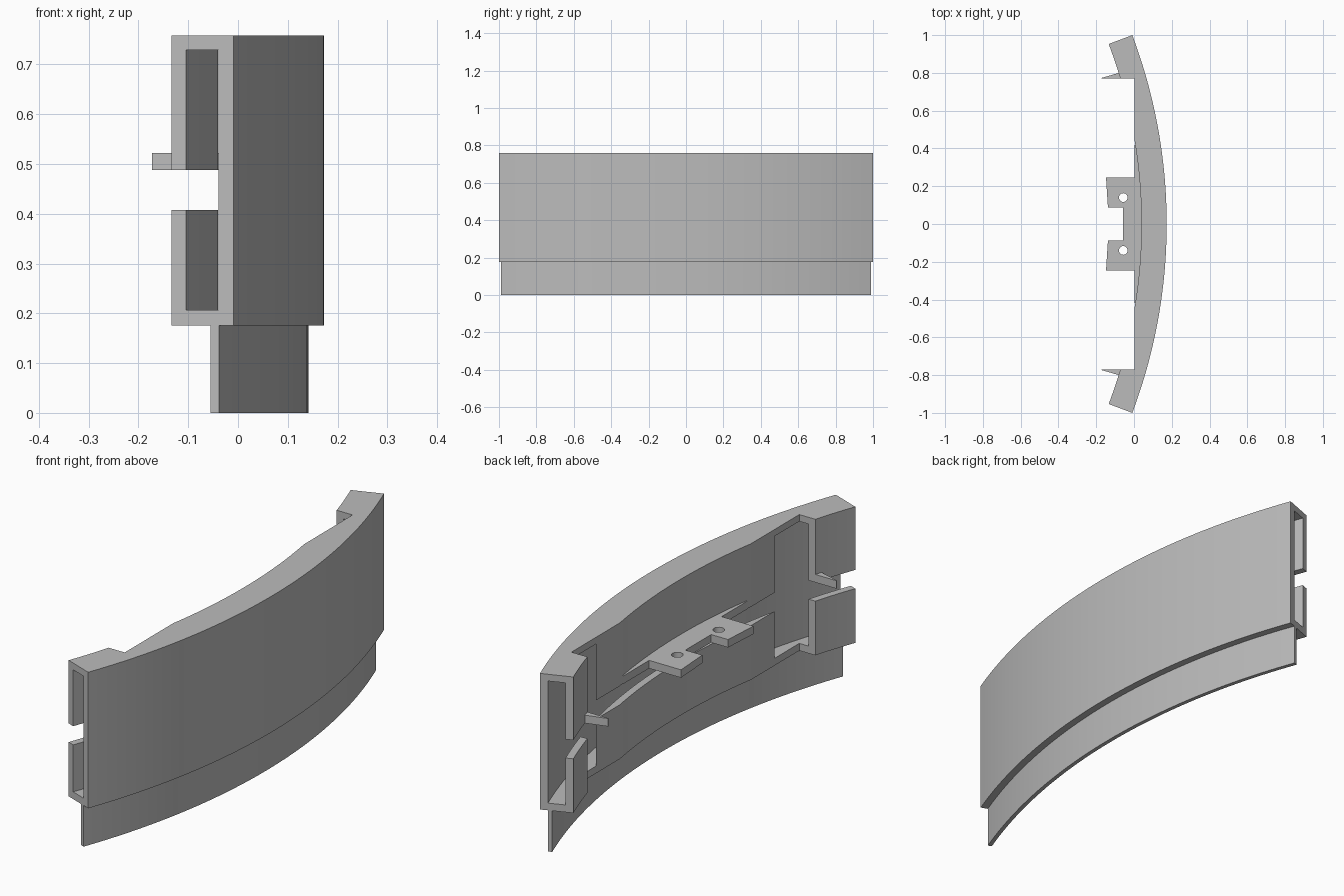
import bpy, bmesh, math

old = bpy.data.objects.get("Cube")
if old:
    bpy.data.objects.remove(old, do_unlink=True)

# Main dimensions
R = 2.838              # outer radius of the curved cover
FRONT = 0.173          # outermost x of the curve
CX = FRONT - R         # centre of curvature
HALF = math.asin(1 / R)
STEPS = 48
FLAT = 0.003           # flat inner face between the end blocks
BLOCK_Y = 0.77         # start of the end blocks
TOP, BASE = 0.758, 0.176
SHELF_Z = (0.488, 0.522)

grey = bpy.data.materials.new("plain grey")
grey.use_nodes = True
colour = (0.5, 0.5, 0.5, 1)
grey.diffuse_color = colour
grey.node_tree.nodes["Principled BSDF"].inputs["Base Color"].default_value = colour


def finish(bm, name):
    bmesh.ops.recalc_face_normals(bm, faces=bm.faces)
    mesh = bpy.data.meshes.new(name)
    bm.to_mesh(mesh)
    bm.free()
    obj = bpy.data.objects.new(name, mesh)
    bpy.context.collection.objects.link(obj)
    mesh.materials.append(grey)
    return obj


def arc_point(depth, angle):
    r = R - depth
    return CX + r * math.cos(angle), r * math.sin(angle)


def sweep(name, section):
    """Sweep a closed (depth, z) section along the arc."""
    bm = bmesh.new()
    rings = []
    for i in range(STEPS + 1):
        a = HALF * (2 * i / STEPS - 1)
        rings.append([bm.verts.new((*arc_point(d, a), z)) for d, z in section])
    n = len(section)
    for r0, r1 in zip(rings, rings[1:]):
        for j in range(n):
            k = (j + 1) % n
            bm.faces.new((r0[j], r0[k], r1[k], r1[j]))
    bm.faces.new(rings[0])
    bm.faces.new(rings[-1])
    return finish(bm, name)


def plate(name, outline, z0, z1):
    """Extrude a flat (x, y) outline upward."""
    bm = bmesh.new()
    face = bm.faces.new([bm.verts.new((x, y, z0)) for x, y in outline])
    top = bmesh.ops.extrude_face_region(bm, geom=[face])["geom"]
    verts = [v for v in top if isinstance(v, bmesh.types.BMVert)]
    bmesh.ops.translate(bm, verts=verts, vec=(0, 0, z1 - z0))
    return finish(bm, name)


def cut(obj, cutter):
    cutter.hide_render = True
    mod = obj.modifiers.new("cut", "BOOLEAN")
    mod.operation = "DIFFERENCE"
    mod.solver = "EXACT"
    mod.object = cutter
    bpy.context.view_layer.objects.active = obj
    bpy.ops.object.modifier_apply(modifier=mod.name)
    bpy.data.objects.remove(cutter, do_unlink=True)


# Curved cover: hollow channel with a slot along its inner wall
WALL, LIP, DEPTH = 0.032, 0.1025, 0.1335
cover = sweep("curved_cover", [
    (0, BASE), (0, TOP), (DEPTH, TOP), (DEPTH, 0.488), (LIP, 0.488),
    (LIP, 0.729), (WALL, 0.729), (WALL, 0.207), (LIP, 0.207),
    (LIP, 0.408), (DEPTH, 0.408), (DEPTH, BASE)])
cut(cover, plate("relief_cutter",
                 [(-1, -BLOCK_Y), (FLAT, -BLOCK_Y), (FLAT, BLOCK_Y), (-1, BLOCK_Y)],
                 -1, 2))

# Thin skirt under the cover
skirt = sweep("lower_skirt", [(0.0315, 0), (0.0315, BASE + 0.01),
                              (0.049, BASE + 0.01), (0.049, 0)])

# Mounting shelf with two drilled tabs
half = [(-0.058, 0.087), (-0.138, 0.087), (-0.148, 0.245), (FLAT, 0.245), (FLAT, 0.42)]
back = [arc_point(DEPTH - 0.01, 0.15 * (1 - i / 6)) for i in range(13)]
outline = half + back + [(x, -y) for x, y in reversed(half)]
shelf = plate("mounting_shelf", outline, *SHELF_Z)
for side in (1, -1):
    circle = [(-0.057 + 0.023 * math.cos(t * math.pi / 12),
               side * 0.14 + 0.023 * math.sin(t * math.pi / 12)) for t in range(24)]
    cut(shelf, plate("hole_cutter", circle, 0.4, 0.6))

# Pointed catches on the end blocks
for side, label in ((1, "back"), (-1, "front")):
    plate(label + "_catch",
          [(x, side * y) for x, y in ((-0.173, 0.77), (-0.173, 0.773), (-0.08, 0.8),
                                      (-0.06, 0.8), (-0.045, 0.77))],
          *SHELF_Z)

# Smooth the curved surfaces, keep the edges sharp
bpy.ops.object.select_all(action="DESELECT")
for obj in (cover, skirt, shelf):
    obj.select_set(True)
bpy.context.view_layer.objects.active = cover
bpy.ops.object.shade_smooth_by_angle(angle=math.radians(20))
